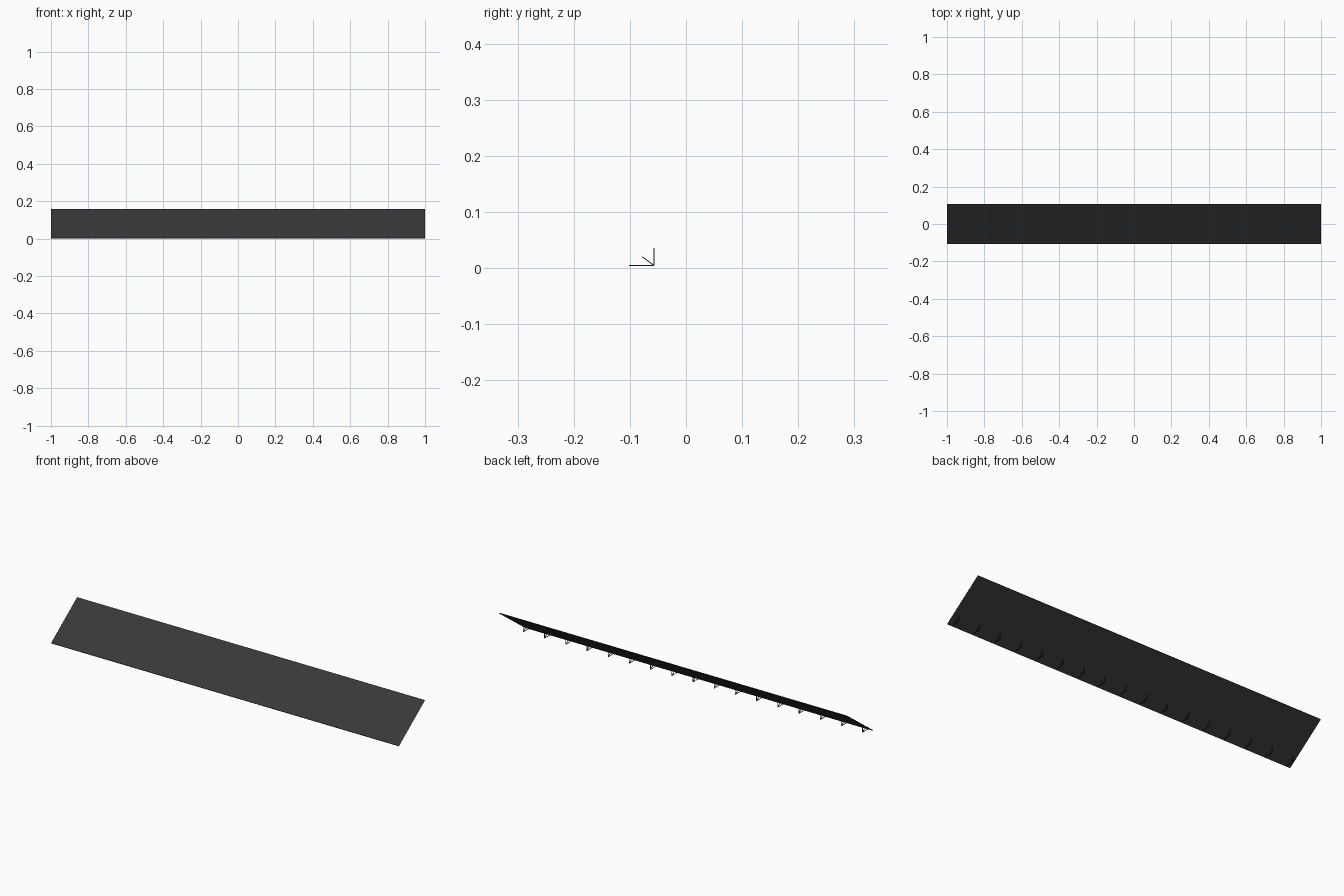
import bpy
from mathutils import Vector

if "Cube" in bpy.data.objects:
    bpy.data.objects.remove(bpy.data.objects["Cube"])

dark = bpy.data.materials.new("dark_grey")
dark.diffuse_color = (0.04, 0.04, 0.04, 1)
dark.use_nodes = True
dark.node_tree.nodes["Principled BSDF"].inputs["Base Color"].default_value = dark.diffuse_color

X = 1.0                                  # half length
LOW = Vector((0, -0.106, 0.0))           # underside, front edge
HIGH = Vector((0, 0.108, 0.157))         # underside, back edge
ALONG = (HIGH - LOW).normalized()
NORMAL = Vector((0, -ALONG.z, ALONG.y))
THICK = 0.0035
GAP = 0.0025
SPAN = (HIGH - LOW).length


def mesh_object(name, verts, faces):
    me = bpy.data.meshes.new(name)
    me.from_pydata(verts, [], faces)
    me.materials.append(dark)
    ob = bpy.data.objects.new(name, me)
    bpy.context.collection.objects.link(ob)
    return ob


def strip(name, a, b):
    """Long flat sheet between two profile points, running along x."""
    ex = Vector((X, 0, 0))
    return mesh_object(name, [a - ex, a + ex, b + ex, b - ex], [(0, 1, 2, 3)])


def bar(x, a, b, w=0.0015, h=0.0008):
    """Vertices and faces of a thin square bar between two (y, z) points."""
    a, b = Vector((x, *a)), Vector((x, *b))
    d = (b - a).normalized()
    side = Vector((w, 0, 0))
    up = Vector((0, -d.z, d.y)) * h
    vs = [p + side * i + up * j for p in (a, b)
          for i, j in ((-1, -1), (1, -1), (1, 1), (-1, 1))]
    fs = [(3, 2, 1, 0), (4, 5, 6, 7)]
    fs += [(i, (i + 1) % 4, (i + 1) % 4 + 4, i + 4) for i in range(4)]
    return vs, fs


# backing sheet and its front and back lips
strip("backing_sheet", HIGH, LOW)
strip("front_lip", LOW, LOW + NORMAL * THICK)
strip("back_lip", HIGH + NORMAL * THICK, HIGH)

# four face panels with narrow seams
for i in range(4):
    s0 = SPAN * i / 4 + (GAP / 2 if i else 0)
    s1 = SPAN * (i + 1) / 4 - (GAP / 2 if i < 3 else 0)
    top = LOW + NORMAL * THICK
    strip(f"face_panel_{i + 1}", top + ALONG * s0, top + ALONG * s1)

# row of small triangular support brackets under the front edge
corner = (-0.057, 0.0045)
for k in range(17):
    x = -0.976 + 0.122 * k
    verts, faces = [], []
    for end in ((-0.102, 0.0045), (-0.057, 0.0355), (-0.078, 0.0200)):
        vs, fs = bar(x, corner, end)
        n = len(verts)
        verts += vs
        faces += [tuple(i + n for i in f) for f in fs]
    mesh_object(f"support_bracket_{k + 1}", verts, faces)
